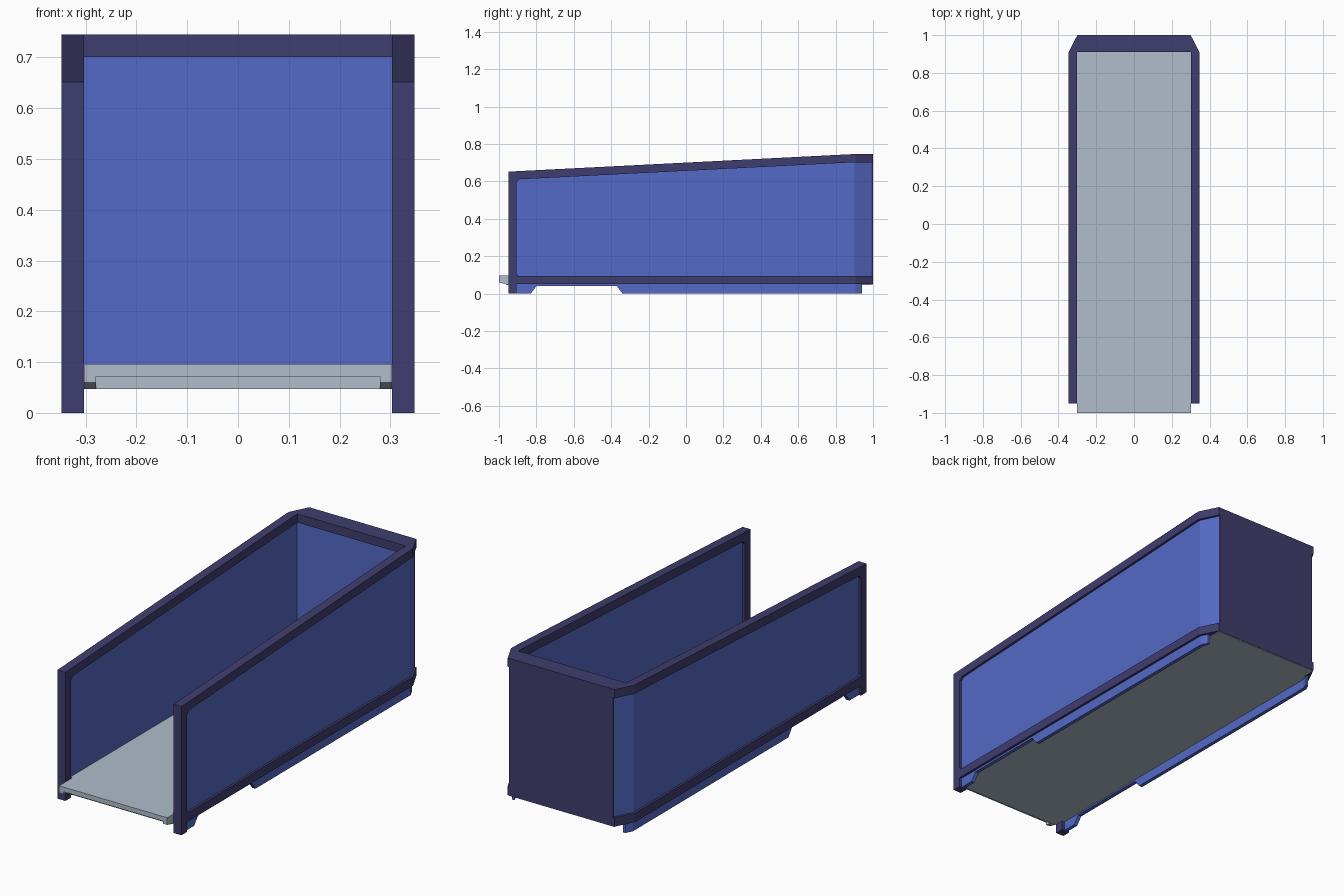
import bpy, bmesh

if "Cube" in bpy.data.objects:
    bpy.data.objects.remove(bpy.data.objects["Cube"])


def material(name, rgb):
    def lin(c):
        c /= 255
        return c / 12.92 if c <= 0.04045 else ((c + 0.055) / 1.055) ** 2.4
    m = bpy.data.materials.new(name)
    m.diffuse_color = (*[lin(c) for c in rgb], 1)
    m.use_nodes = True
    m.node_tree.nodes["Principled BSDF"].inputs["Base Color"].default_value = m.diffuse_color
    return m


NAVY = material("navy frame", (63, 61, 110))
BLUE = material("blue panel", (84, 106, 198))
GREY = material("light grey floor", (177, 190, 204))


def finish(name, bm, mat):
    bmesh.ops.recalc_face_normals(bm, faces=bm.faces)
    me = bpy.data.meshes.new(name)
    bm.to_mesh(me)
    bm.free()
    me.materials.append(mat)
    ob = bpy.data.objects.new(name, me)
    bpy.context.collection.objects.link(ob)
    return ob


def mirror_x(ob):
    ob.modifiers.new("mirror", 'MIRROR')
    return ob


def prism(name, yz, x0, x1, mat):
    """Side-view profile extruded along x."""
    bm = bmesh.new()
    a = [bm.verts.new((x0, y, z)) for y, z in yz]
    b = [bm.verts.new((x1, y, z)) for y, z in yz]
    bm.faces.new(a)
    bm.faces.new(b[::-1])
    n = len(yz)
    for i in range(n):
        j = (i + 1) % n
        bm.faces.new((a[i], a[j], b[j], b[i]))
    return finish(name, bm, mat)


def box(name, x0, x1, y0, y1, z0, z1, mat):
    return prism(name, [(y0, z0), (y1, z0), (y1, z1), (y0, z1)], x0, x1, mat)


def loft(name, stations, mat, wrap=True):
    """Stations (outer x, outer y, inner x, inner y, z0, z1); wrap goes round the back."""
    st = list(stations)
    if wrap:
        st += [(-s[0], s[1], -s[2], *s[3:]) for s in reversed(stations)]
    bm = bmesh.new()
    rings = [[bm.verts.new(p) for p in ((ox, oy, z0), (ix, iy, z0), (ix, iy, z1), (ox, oy, z1))]
             for ox, oy, ix, iy, z0, z1 in st]
    for a, b in zip(rings, rings[1:]):
        for i in range(4):
            j = (i + 1) % 4
            bm.faces.new((a[i], a[j], b[j], b[i]))
    bm.faces.new(rings[0])
    bm.faces.new(rings[-1][::-1])
    return finish(name, bm, mat)


XO, XI = 0.348, 0.303      # frame outer and inner faces
PO, PI = 0.336, 0.317      # panel outer and inner faces
ZF, ZB, T = 0.652, 0.745, 0.044   # rim heights and rail thickness

# rim and base rails running round sides, corner chamfers and back
loft("top_rail", [
    (XO, -0.95, XI, -0.95, ZF - T, ZF),
    (XO, 0.88, XI, 0.88, ZB - T, ZB),
    (XO, 0.905, XI, 0.905, ZB - T, ZB),
    (0.30, 1.0, XI, 0.91, ZB - T, ZB)], NAVY)
loft("bottom_rail", [
    (XO, -0.95, XI, -0.95, 0.05, 0.095),
    (XO, 0.905, XI, 0.905, 0.05, 0.095),
    (0.30, 1.0, XI, 0.91, 0.05, 0.095)], NAVY)

# recessed panels
loft("wall_panel", [
    (PO, -0.93, PI, -0.93, 0.06, ZF - 0.02),
    (PO, 0.88, PI, 0.88, 0.06, ZB - 0.02),
    (PO, 0.90, PI, 0.90, 0.06, ZB - 0.02),
    (0.291, 0.994, PI, 0.925, 0.06, ZB - 0.02)], BLUE)
box("back_plate", -0.292, 0.292, 0.99, 1.0, 0.05, 0.74, NAVY)

# front posts with small corner gussets
mirror_x(box("front_post", XI, XO, -0.95, -0.905, 0, 0.63, NAVY))
mirror_x(prism("upper_gusset", [(-0.906, 0.595), (-0.906, 0.62), (-0.89, 0.62), (-0.89, 0.611)],
               XI, XO, NAVY))
mirror_x(prism("lower_gusset", [(-0.906, 0.107), (-0.906, 0.09), (-0.893, 0.09)], XI, XO, NAVY))

# skirt under the side walls, with a cut-out and a chamfered end
mirror_x(prism("skirt", [(-0.91, 0), (-0.83, 0), (-0.80, 0.04), (-0.37, 0.04), (-0.34, 0),
                         (0.905, 0), (0.905, 0.06), (-0.91, 0.06)], PI, PO, BLUE))
mirror_x(loft("skirt_end", [(PO, 0.905, PI, 0.905, 0, 0.06),
                            (0.318, 0.94, 0.305, 0.94, 0, 0.06)], BLUE, wrap=False))

# floor with a front lip, recessed below between two sloped cheeks
box("floor", -0.316, 0.316, -0.904, 0.93, 0.047, 0.096, GREY)
box("floor_back", -0.298, 0.298, 0.92, 0.998, 0.047, 0.09, GREY)
prism("floor_lip", [(-1, 0.072), (-0.96, 0.072), (-0.96, 0.047), (-0.90, 0.047),
                    (-0.90, 0.096), (-1, 0.096)], -0.28, 0.28, GREY)
mirror_x(prism("lip_cheek", [(-1, 0.06), (-0.95, 0.047), (-0.90, 0.047), (-0.90, 0.096),
                             (-1, 0.096)], 0.28, XI, GREY))
